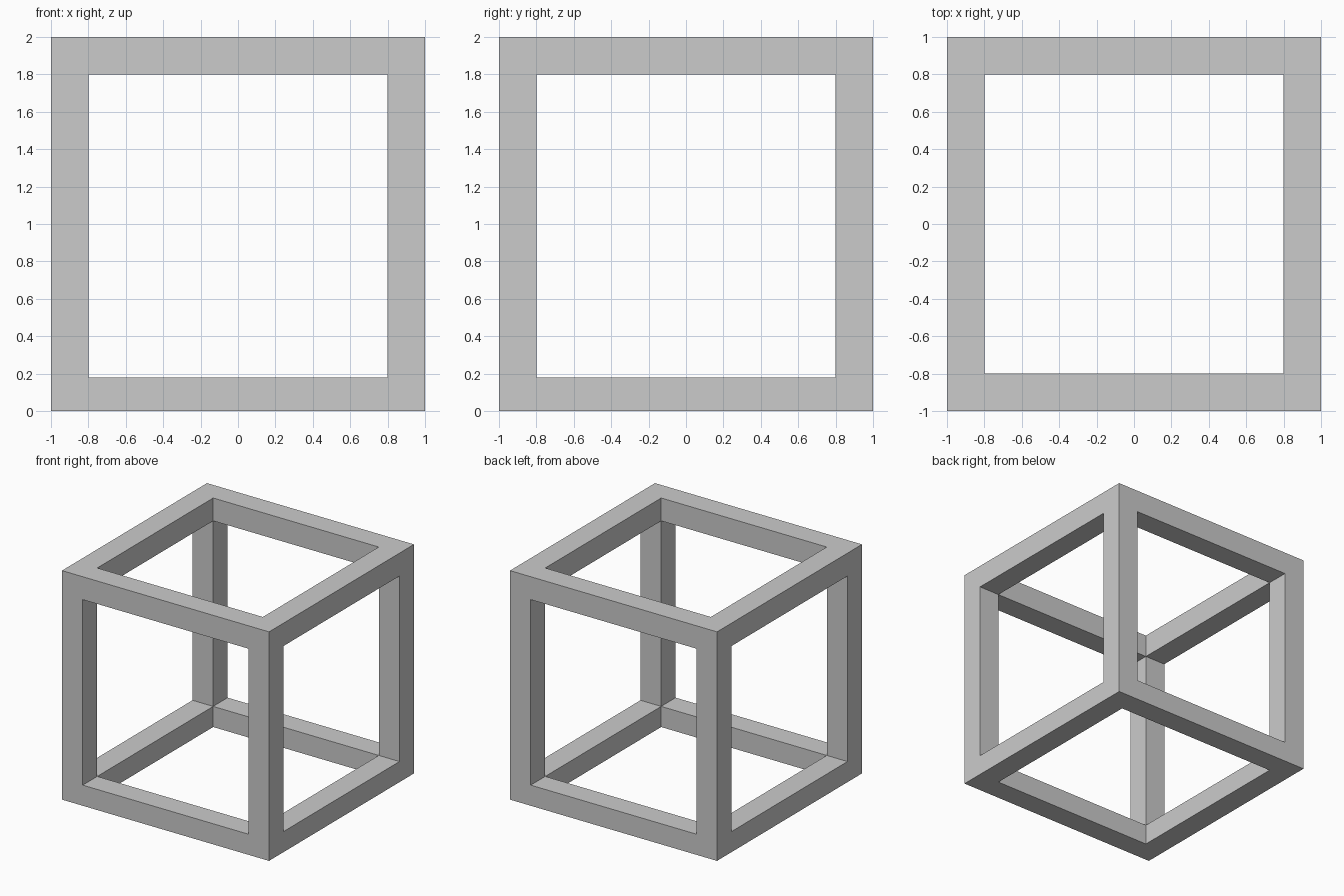
import bpy, bmesh
from itertools import product

if "Cube" in bpy.data.objects:
    bpy.data.objects.remove(bpy.data.objects["Cube"])

# Bar boundaries along each axis: outer bar, opening, outer bar
X = (-1.0, -0.8, 0.8, 1.0)
Y = (-1.0, -0.8, 0.8, 1.0)
Z = (0.0, 0.18, 1.8, 2.0)


def solid(cell):
    """A cell is part of the frame when it lies on a bar or a corner."""
    return all(0 <= c <= 2 for c in cell) and sum(c == 1 for c in cell) <= 1


# Open cube frame: twelve bars joined at eight corners, outer skin only
bm = bmesh.new()
verts = {}


def vert(i, j, k):
    if (i, j, k) not in verts:
        verts[i, j, k] = bm.verts.new((X[i], Y[j], Z[k]))
    return verts[i, j, k]


for cell in product(range(3), repeat=3):
    if not solid(cell):
        continue
    for axis, side in product(range(3), (0, 1)):
        neighbour = list(cell)
        neighbour[axis] += 2 * side - 1
        if solid(neighbour):
            continue
        u, v = (axis + 1) % 3, (axis + 2) % 3
        corners = []
        for du, dv in ((0, 0), (1, 0), (1, 1), (0, 1)):
            p = list(cell)
            p[axis] += side
            p[u] += du
            p[v] += dv
            corners.append(vert(*p))
        bm.faces.new(corners if side else corners[::-1])

mesh = bpy.data.meshes.new("cube_frame")
bm.to_mesh(mesh)
bm.free()
frame = bpy.data.objects.new("cube_frame", mesh)
bpy.context.collection.objects.link(frame)
